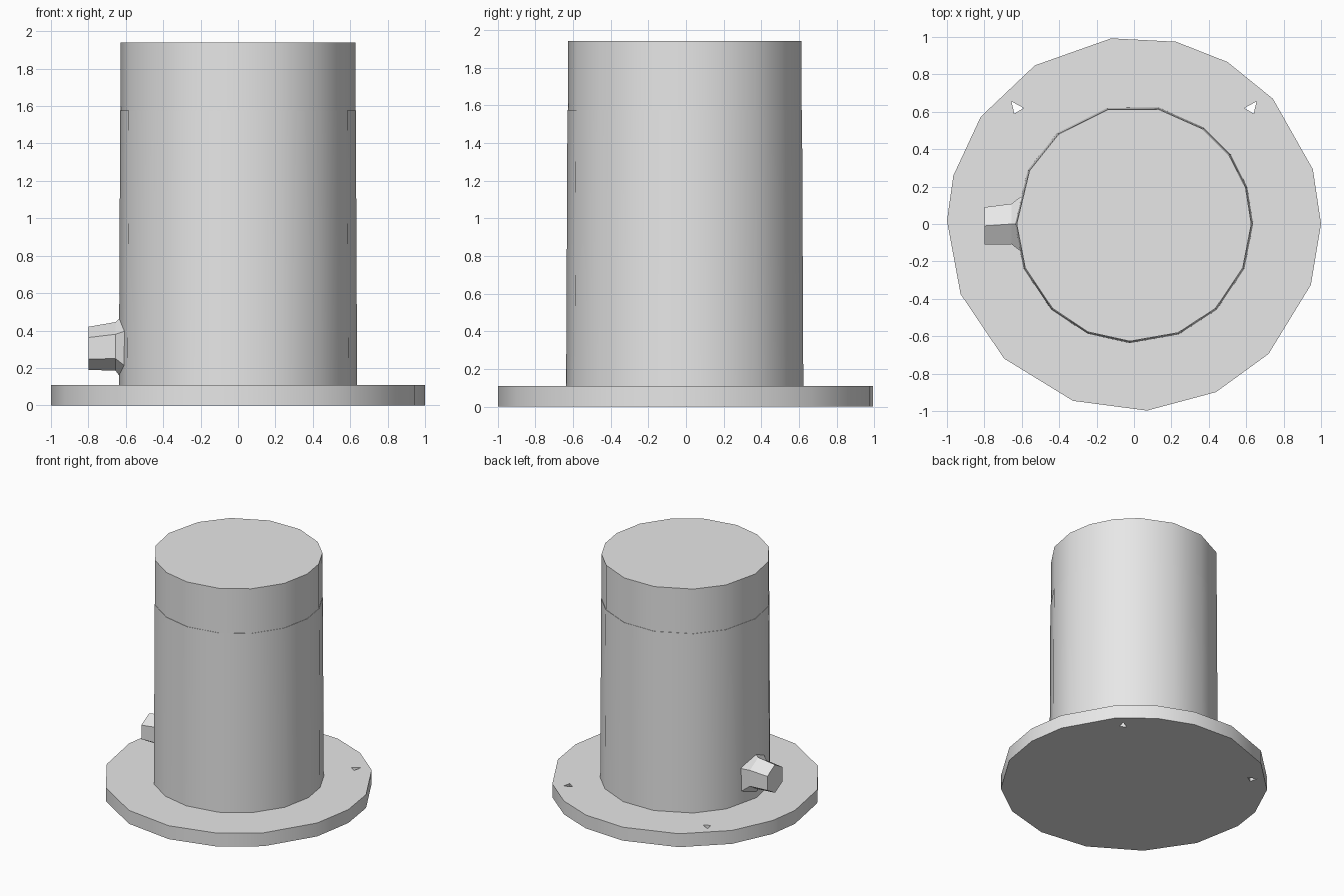
import bpy, bmesh
from math import radians, sin, cos

cube = bpy.data.objects.get("Cube")
if cube:
    bpy.data.objects.remove(cube, do_unlink=True)

grey = bpy.data.materials.new("plain grey")
grey.use_nodes = True
grey.diffuse_color = (0.8, 0.8, 0.8, 1)
grey.node_tree.nodes["Principled BSDF"].inputs["Base Color"].default_value = (0.8, 0.8, 0.8, 1)


def loft(name, rings, smooth=True):
    """Bridge equal-sized rings of points and cap both ends."""
    bm = bmesh.new()
    loops = [[bm.verts.new(p) for p in ring] for ring in rings]
    n = len(loops[0])
    for a, b in zip(loops, loops[1:]):
        for i in range(n):
            j = (i + 1) % n
            bm.faces.new((a[i], a[j], b[j], b[i]))
    bm.faces.new(loops[0][::-1])
    bm.faces.new(loops[-1])
    bmesh.ops.recalc_face_normals(bm, faces=bm.faces)
    mesh = bpy.data.meshes.new(name)
    bm.to_mesh(mesh)
    bm.free()
    mesh.materials.append(grey)
    obj = bpy.data.objects.new(name, mesh)
    bpy.context.collection.objects.link(obj)
    if smooth:
        bpy.ops.object.select_all(action="DESELECT")
        obj.select_set(True)
        bpy.context.view_layer.objects.active = obj
        bpy.ops.object.shade_smooth_by_angle(angle=radians(35))
    return obj


def ring(angles, r, z):
    return [(r * cos(radians(a)), r * sin(radians(a)), z) for a in angles]


# Base flange with an uneven faceted rim
rim = [0, 17, 42, 60, 77, 97, 122, 145, 165, 179, 202, 226, 251, 274, 296, 316, 341]
flange = loft("base_flange", [ring(rim, 1, 0), ring(rim, 1, 0.11)])

# Two small triangular bolt holes at the back of the flange
for side, label in ((-1, "right"), (1, "left")):
    tri = [(0.655, 0.655), (0.59, 0.62), (0.64, 0.59)]
    cutter = loft(label + "_hole_cutter",
                  [[(side * x, y, z) for x, y in tri] for z in (-0.1, 0.2)], False)
    cutter.hide_render = True
    cutter.hide_set(True)
    cutter.display_type = "WIRE"
    cut = flange.modifiers.new(label + "_hole", "BOOLEAN")
    cut.operation = "DIFFERENCE"
    cut.solver = "EXACT"
    cut.object = cutter

# Slightly tapered body and the cap above the fine seam
wall = [0, 18, 36, 54, 78, 103, 130, 153, 180, 202, 226, 247, 268, 292, 314, 338]
loft("cylinder_body", [ring(wall, 0.637, 0.1), ring(wall, 0.63, 1.575)])
loft("cylinder_cap", [ring(wall, 0.627, 1.575), ring(wall, 0.627, 1.94)])


# Side outlet: flared root, neck and blunt end
def outlet_ring(x, y, z, ry, rz):
    return [(x, y + ry * cos(radians(a)), z + rz * sin(radians(a)))
            for a in (30, 90, 150, 210, 270, 330)]


loft("side_outlet", [outlet_ring(-0.56, 0, 0.305, 0.17, 0.2),
                     outlet_ring(-0.61, 0, 0.305, 0.165, 0.18),
                     outlet_ring(-0.655, 0, 0.315, 0.125, 0.13),
                     outlet_ring(-0.8, -0.01, 0.305, 0.115, 0.115)], False)
